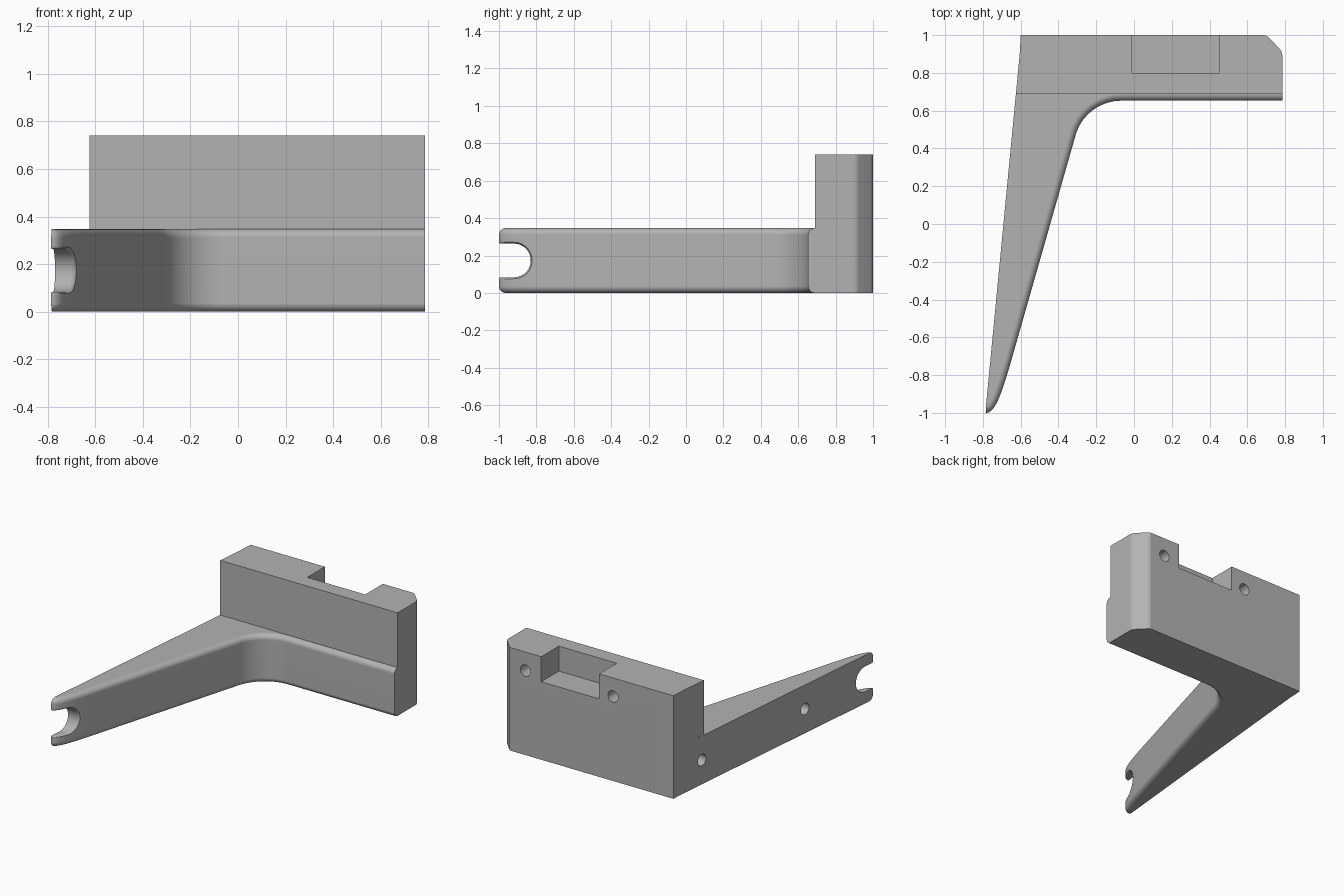
import bpy, bmesh, math
from mathutils import Vector

if "Cube" in bpy.data.objects:
    bpy.data.objects.remove(bpy.data.objects["Cube"])

ARM_H, WALL_H, ROUND = 0.347, 0.74, 0.036
MID = ARM_H / 2

grey = bpy.data.materials.new("light_grey")
grey.diffuse_color = (0.45, 0.45, 0.45, 1)
grey.use_nodes = True
grey.node_tree.nodes["Principled BSDF"].inputs["Base Color"].default_value = grey.diffuse_color


def loft(name, rings):
    """Solid skinned through equal-length rings of 3D points."""
    bm = bmesh.new()
    rows = [[bm.verts.new(p) for p in ring] for ring in rings]
    n = len(rows[0])
    for a, b in zip(rows, rows[1:]):
        for i in range(n):
            j = (i + 1) % n
            bm.faces.new((a[i], a[j], b[j], b[i]))
    bm.faces.new(rows[0])
    bm.faces.new(rows[-1])
    bmesh.ops.recalc_face_normals(bm, faces=bm.faces)
    me = bpy.data.meshes.new(name)
    bm.to_mesh(me)
    bm.free()
    me.materials.append(grey)
    ob = bpy.data.objects.new(name, me)
    bpy.context.collection.objects.link(ob)
    return ob


def prism(name, outline, z0, z1):
    return loft(name, [[(x, y, z) for x, y in outline] for z in (z0, z1)])


def combine(target, tool, operation):
    mod = target.modifiers.new("join", "BOOLEAN")
    mod.object, mod.operation, mod.solver = tool, operation, "EXACT"
    bpy.context.view_layer.objects.active = target
    bpy.ops.object.modifier_apply(modifier=mod.name)
    bpy.data.objects.remove(tool)


def drill(target, mouth, inward, depth, radius=0.041):
    """Blind round hole starting at mouth and running along inward."""
    inward = Vector(inward).normalized()
    u = inward.orthogonal().normalized()
    v = inward.cross(u)
    rings = []
    for d in (-0.06, depth):
        rings.append([Vector(mouth) + inward * d + radius * (u * math.cos(t) + v * math.sin(t))
                      for t in (math.tau * i / 28 for i in range(28))])
    combine(target, loft("hole_cutter", rings), "DIFFERENCE")


def left_x(y):
    return -0.785 + (y + 1) * 0.0947


# Inner contour of the arm: straight front, concave corner, long taper, rounded tip
corner = [(-0.067 + 0.252 * math.cos(a), 0.401 + 0.252 * math.sin(a))
          for a in (math.radians(90 + 74.1 * i / 14) for i in range(15))]
P = [Vector(p) for p in ((-0.643, -0.7), (-0.71, -0.935), (-0.74, -1), (-0.785, -1))]
tip = []
for i in range(17):
    t = i / 16
    s = 1 - t
    q = P[0] * s**3 + P[1] * 3 * s * s * t + P[2] * 3 * s * t * t + P[3] * t**3
    tip.append((q.x, q.y))
contour = [Vector(p) for p in [(0.785, 0.653)] + corner + tip]


def inset(d):
    pts = []
    for i, p in enumerate(contour):
        a, b = contour[max(i - 1, 0)], contour[min(i + 1, len(contour) - 1)]
        t = (b - a).normalized()
        if i == 0 or i == len(contour) - 1:
            t = Vector((-1, 0))
        pts.append(p + Vector((t.y, -t.x)) * d)
    pts[-1].x = left_x(pts[-1].y)
    return pts


# Arm with rounded upper and lower inner edges
steps = [math.pi / 2 * k / 6 for k in range(7)]
profile = [(ROUND * (1 - math.sin(a)), ROUND * (1 - math.cos(a))) for a in steps]
profile += [(d, ARM_H - z) for d, z in reversed(profile)]
rings = []
for d, z in profile:
    outline = [(p.x, p.y) for p in inset(d)] + [(left_x(0.8), 0.8), (0.785, 0.8)]
    rings.append([(x, y, z) for x, y in outline])
arm = loft("arm", rings)

# Tall back wall with one softened chamfer corner
wall = prism("mounting_bracket",
             [(left_x(0.69), 0.69), (0.785, 0.69), (0.785, 0.895), (0.782, 0.91), (0.774, 0.925),
              (0.715, 0.985), (0.704, 0.995), (0.688, 1), (-0.60, 1), (left_x(0.9), 0.9)],
             0, WALL_H)
combine(wall, arm, "UNION")

# Pocket in the top of the wall, open to the back
combine(wall, prism("pocket_cutter", [(-0.01, 0.8), (0.45, 0.8), (0.45, 1.1), (-0.01, 1.1)],
                    0.56, 0.9), "DIFFERENCE")

# Screw holes: two in the back, two in the outer side of the arm
for x in (-0.12, 0.575):
    drill(wall, (x, 1, 0.607), (0, -1, 0), 0.15)
for y in (0.71, -0.32):
    drill(wall, (left_x(y), y, MID), (1, -0.0947, 0), 0.12)


# Open slot in the tip with a rounded rim on the inner side
def contour_x(y):
    for a, b in zip(tip, tip[1:]):
        if b[1] <= y <= a[1]:
            f = (y - b[1]) / max(a[1] - b[1], 1e-6)
            return b[0] + (a[0] - b[0]) * f
    return -0.785


def slot_ring(r, x_of):
    half = [(-1.1, r)] + [(-1 + 0.01 * i, r) for i in range(8)]
    arc = [(-0.92 + r * math.cos(a), r * math.sin(a))
           for a in (math.pi / 2 - math.pi * i / 24 for i in range(25))]
    pts = half + arc + [(y, -z) for y, z in reversed(half)]
    return [(x_of(y), y, MID + z) for y, z in pts]


rings = [slot_ring(0.09, lambda y: -1.0)]
for k in range(5):
    a = math.pi / 2 * k / 4
    rings.append(slot_ring(0.09 + 0.013 * (1 - math.cos(a)),
                           lambda y: contour_x(y) - 0.02 + 0.022 * math.sin(a)))
rings.append(slot_ring(0.103, lambda y: -0.4))
combine(wall, loft("slot_cutter", rings), "DIFFERENCE")

# Smooth rounded surfaces, keep hard edges
bpy.ops.object.select_all(action="DESELECT")
wall.select_set(True)
bpy.context.view_layer.objects.active = wall
bpy.ops.object.shade_smooth_by_angle(angle=math.radians(30))
weighted = wall.modifiers.new("even_normals", "WEIGHTED_NORMAL")
weighted.keep_sharp = True
